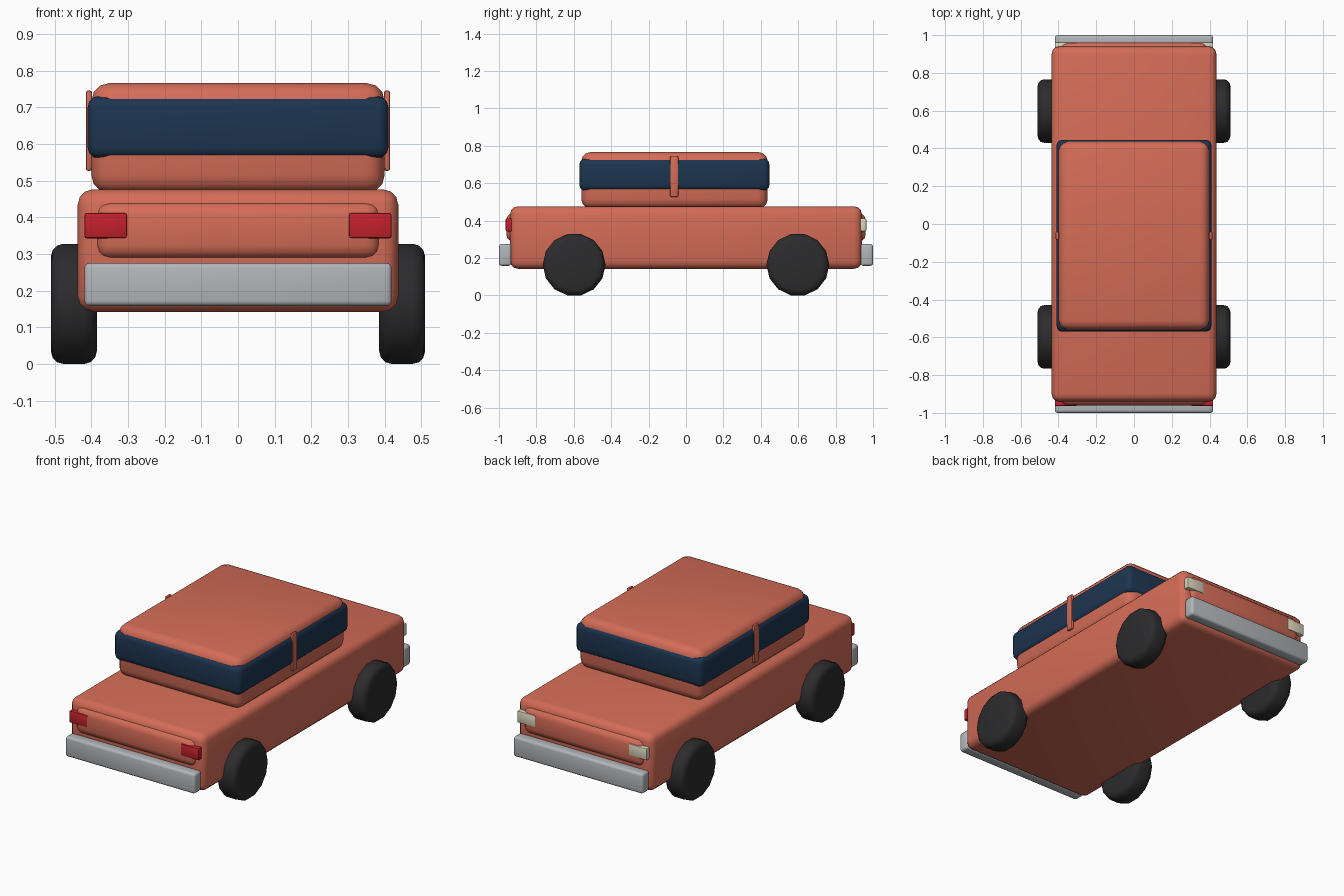
import bpy, bmesh, math
from mathutils import Matrix

if "Cube" in bpy.data.objects:
    bpy.data.objects.remove(bpy.data.objects["Cube"])


def material(name, r, g, b):
    m = bpy.data.materials.new(name)
    m.diffuse_color = (r, g, b, 1)
    m.use_nodes = True
    m.node_tree.nodes["Principled BSDF"].inputs["Base Color"].default_value = m.diffuse_color
    return m


PAINT = material("coral paint", 0.66, 0.15, 0.095)
GLASS = material("navy glass", 0.012, 0.035, 0.08)
RUBBER = material("rubber", 0.025, 0.025, 0.027)
CHROME = material("bumper metal", 0.45, 0.47, 0.49)
RED = material("red lens", 0.55, 0.015, 0.025)
CREAM = material("cream lens", 0.72, 0.67, 0.5)


def finish(name, bm, mat, bevel, segments):
    bmesh.ops.recalc_face_normals(bm, faces=bm.faces[:])
    mesh = bpy.data.meshes.new(name)
    bm.to_mesh(mesh)
    bm.free()
    obj = bpy.data.objects.new(name, mesh)
    bpy.context.collection.objects.link(obj)
    mesh.materials.append(mat)
    mod = obj.modifiers.new("bevel", 'BEVEL')
    mod.width = bevel
    mod.segments = segments
    mod.limit_method = 'ANGLE'
    mod.angle_limit = math.radians(40)
    bpy.ops.object.select_all(action='DESELECT')
    obj.select_set(True)
    bpy.context.view_layer.objects.active = obj
    bpy.ops.object.modifier_apply(modifier=mod.name)
    bpy.ops.object.shade_smooth_by_angle(angle=math.radians(35))
    return obj


def box(name, xs, ys, zs, mat, bevel, segments=3):
    bm = bmesh.new()
    bmesh.ops.create_cube(bm, size=1)
    for v in bm.verts:
        v.co = [lo + (c + 0.5) * (hi - lo) for c, (lo, hi) in zip(v.co, (xs, ys, zs))]
    return finish(name, bm, mat, bevel, segments)


def wheel(name, x, y):
    # 14-sided tyre with a flat facet on the ground
    bm = bmesh.new()
    r = 0.168
    bmesh.ops.create_cone(bm, cap_ends=True, segments=14, radius1=r, radius2=r, depth=0.125)
    turn = Matrix.Rotation(math.pi / 2, 4, 'Y')
    bmesh.ops.rotate(bm, verts=bm.verts[:], cent=(0, 0, 0), matrix=Matrix.Rotation(math.pi / 2, 3, 'Z'))
    bmesh.ops.transform(bm, verts=bm.verts[:], matrix=turn)
    # place a vertex at the front and back of the tyre
    if min(v.co.z for v in bm.verts) < -r + 1e-4:
        bmesh.ops.rotate(bm, verts=bm.verts[:], cent=(0, 0, 0),
                         matrix=Matrix.Rotation(math.pi / 2, 3, 'X'))
    low = min(v.co.z for v in bm.verts)
    bmesh.ops.translate(bm, verts=bm.verts[:], vec=(x, y, -low))
    return finish(name, bm, RUBBER, 0.034, 3)


# Main bodywork
box("body", (-0.437, 0.437), (-0.94, 0.94), (0.142, 0.476), PAINT, 0.042)
box("cabin", (-0.4, 0.4), (-0.56, 0.437), (0.465, 0.766), PAINT, 0.05)
box("window_band", (-0.41, 0.41), (-0.57, 0.446), (0.56, 0.73), GLASS, 0.03)

# Raised end panels, bumpers and lamps
for end, s, lens in (("front", -1, RED), ("rear", 1, CREAM)):
    def span(a, b):
        return tuple(sorted((s * a, s * b)))
    box(end + "_panel", (-0.388, 0.388), span(0.84, 0.96), (0.286, 0.442), PAINT, 0.038)
    box(end + "_bumper", (-0.419, 0.419), span(0.934, 1.0), (0.158, 0.275), CHROME, 0.014)
    for side, k in (("left", -1), ("right", 1)):
        xs = tuple(sorted((k * 0.302, k * 0.419)))
        box(f"{end}_{side}_lamp", xs, span(0.928, 0.964), (0.342, 0.412), lens, 0.007, 2)

# Door pillars and wheels
for side, k in (("left", -1), ("right", 1)):
    xs = tuple(sorted((k * 0.398, k * 0.415)))
    box(side + "_pillar", xs, (-0.085, -0.041), (0.526, 0.746), PAINT, 0.007, 2)
    for end, y in (("front", -0.598), ("rear", 0.598)):
        wheel(f"{end}_{side}_wheel", k * 0.4475, y)
